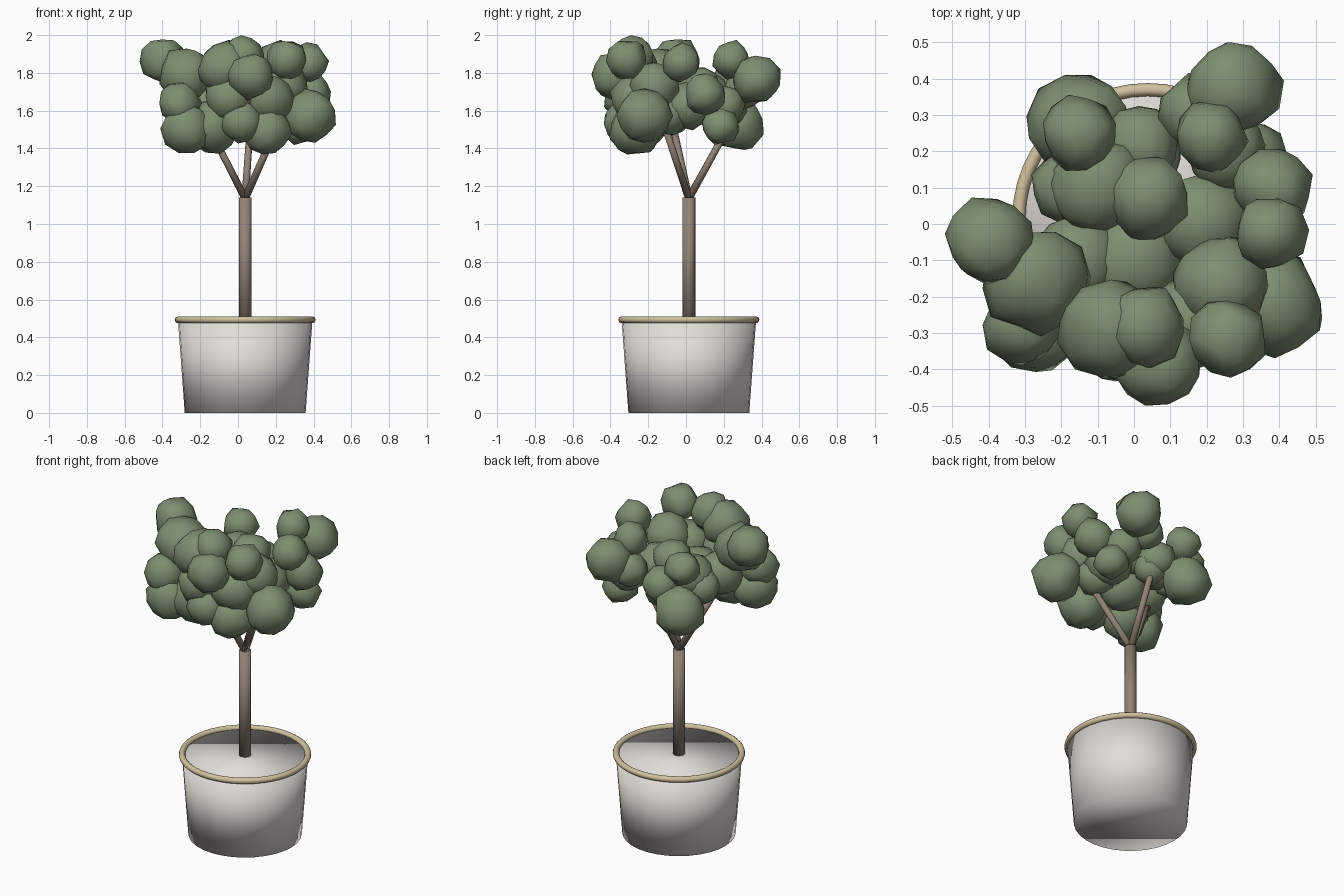
import bpy, math, random
from mathutils import Vector

if "Cube" in bpy.data.objects:
    bpy.data.objects.remove(bpy.data.objects["Cube"])

random.seed(4)
CX, CY = 0.038, 0.015          # pot and trunk axis


def material(name, rgb):
    m = bpy.data.materials.new(name)
    m.diffuse_color = (*rgb, 1)
    m.use_nodes = True
    m.node_tree.nodes["Principled BSDF"].inputs["Base Color"].default_value = m.diffuse_color
    return m


POT = material("pale grey clay", (0.76, 0.73, 0.69))
RIM = material("straw rim", (0.63, 0.53, 0.34))
BARK = material("brown bark", (0.29, 0.225, 0.175))
LEAF = material("leaf green", (0.205, 0.275, 0.165))


def finish(name, mat):
    ob = bpy.context.object
    ob.name = name
    ob.data.materials.append(mat)
    bpy.ops.object.shade_smooth()
    return ob


def rod(name, a, b, r1, r2, sides):
    a, b = Vector(a), Vector(b)
    d = b - a
    bpy.ops.mesh.primitive_cone_add(vertices=sides, radius1=r1, radius2=r2,
                                    depth=d.length, location=(a + b) / 2)
    bpy.context.object.rotation_euler = d.to_track_quat('Z', 'Y').to_euler()
    return finish(name, BARK)


# Closed tapered pot
bpy.ops.mesh.primitive_cone_add(vertices=32, radius1=0.32, radius2=0.356,
                                depth=0.49, location=(CX, CY, 0.245))
finish("pot", POT)

# Rounded rim
bpy.ops.mesh.primitive_torus_add(major_radius=0.355, minor_radius=0.018,
                                 major_segments=48, minor_segments=10,
                                 location=(CX, CY, 0.493))
finish("pot_rim", RIM)

# Trunk and three spreading branches
rod("trunk", (CX, CY, 0.45), (CX, CY, 1.14), 0.034, 0.034, 16)
for i in range(3):
    t = math.radians(83 + 120 * i)
    reach = 0.225
    rod(f"branch_{i + 1}", (CX, CY, 1.135),
        (CX + reach * math.cos(t), CY + reach * math.sin(t), 1.54), 0.02, 0.018, 10)

# Leaf clumps: x, y, z, radius
CLUMPS = [
    (-.395, -.045, 1.865, .12), (.272, .375, 1.765, .13), (.21, .24, 1.87, .10),
    (.26, -.31, 1.87, .105), (.375, -.025, 1.855, .10), (.38, .10, 1.69, .11),
    (.38, -.22, 1.575, .14), (-.155, .25, 1.78, .10), (-.15, .275, 1.53, .14),
    (-.27, -.28, 1.505, .132), (-.31, -.28, 1.64, .11), (-.27, -.16, 1.79, .145),
    (-.07, -.29, 1.83, .14), (.07, -.385, 1.785, .12), (.03, -.28, 1.89, .11),
    (.15, -.27, 1.495, .135), (-.13, -.24, 1.52, .14), (.02, -.33, 1.54, .11),
    (.16, -.27, 1.66, .13), (.04, .07, 1.72, .115), (-.10, .11, 1.67, .13),
    (.02, .22, 1.63, .105), (.19, .01, 1.63, .13), (.32, .18, 1.52, .10),
    (0, -.10, 1.60, .14), (.24, -.17, 1.73, .13), (.17, .31, 1.71, .10),
    (-.18, .10, 1.62, .10), (-.05, -.30, 1.67, .13), (-.16, -.10, 1.62, .13),
    (.25, .20, 1.63, .11), (.21, -.09, 1.58, .11), (.04, .19, 1.57, .09),
]
for i, (x, y, z, r) in enumerate(CLUMPS):
    bpy.ops.mesh.primitive_ico_sphere_add(subdivisions=2, radius=r * 1.02,
                                          location=(x, y, z))
    ob = finish(f"leaf_clump_{i + 1}", LEAF)
    ob.rotation_euler = [random.uniform(0, 6.28) for _ in range(3)]
    for v in ob.data.vertices:
        v.co *= random.uniform(0.90, 1.08)
